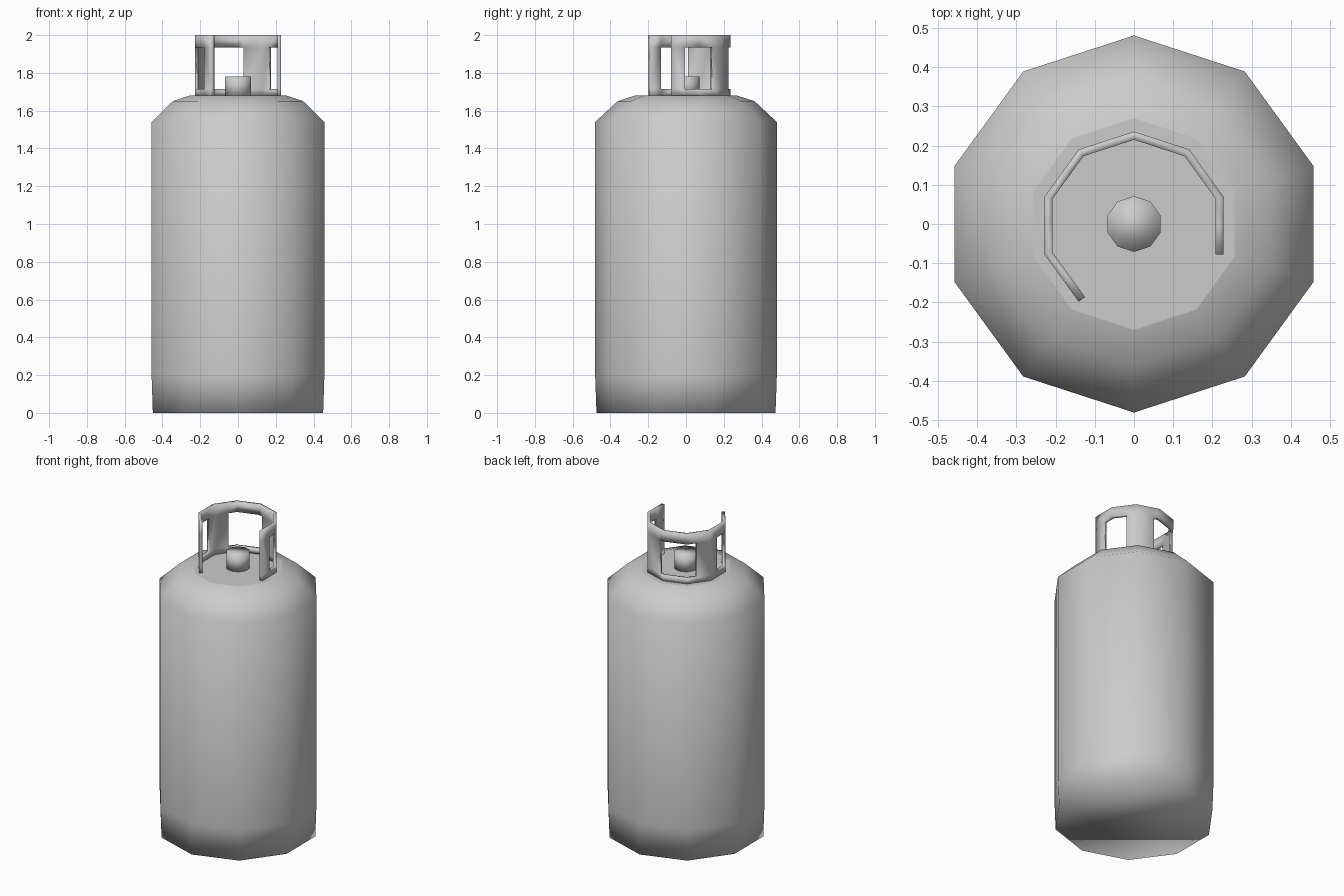
import bpy, bmesh
from math import cos, sin, pi
from mathutils import Vector

cube = bpy.data.objects.get("Cube")
if cube:
    bpy.data.objects.remove(cube)

SIDES = 10

paint = bpy.data.materials.new("grey_paint")
paint.use_nodes = True
paint.diffuse_color = (0.6, 0.6, 0.6, 1)
paint.node_tree.nodes["Principled BSDF"].inputs["Base Color"].default_value = (0.6, 0.6, 0.6, 1)


def corner(r, i, z):
    a = pi / 2 + 2 * pi * i / SIDES
    return Vector((r * cos(a), r * sin(a), z))


def finish(bm, name):
    for f in bm.faces:
        f.smooth = True
    bmesh.ops.recalc_face_normals(bm, faces=bm.faces)
    mesh = bpy.data.meshes.new(name)
    bm.to_mesh(mesh)
    bm.free()
    mesh.materials.append(paint)
    obj = bpy.data.objects.new(name, mesh)
    bpy.context.collection.objects.link(obj)
    return obj


def lathe(name, profile, sharp_top=False):
    """Closed ten-sided solid from (radius, height) pairs, bottom to top."""
    bm = bmesh.new()
    rings = [[bm.verts.new(corner(r, i, z)) for i in range(SIDES)] for r, z in profile]
    for low, high in zip(rings, rings[1:]):
        for i in range(SIDES):
            j = (i + 1) % SIDES
            bm.faces.new((low[i], low[j], high[j], high[i]))
    bm.faces.new(rings[0][::-1])
    top = bm.faces.new(rings[-1])
    if sharp_top:
        for e in top.edges:
            e.smooth = False
    return finish(bm, name)


# Tank body and valve
lathe("tank_body", [(0.474, 0), (0.481, 0.2), (0.481, 1.54), (0.363, 1.65), (0.27, 1.68)], True)
lathe("valve", [(0.071, 1.675), (0.071, 1.78)])

# Guard collar: seven sides of a decagon with three windows, open at the front.
# Positions along it count sides from the front right end of the wall.
windows = [(0.45, 1.6), (2.6, 4.25), (5.4, 6.5)]
stops = sorted(set(range(8)) | {t for w in windows for t in w})
levels = [1.675, 1.715, 1.935, 2.0]


def collar_point(t, z):
    i = min(int(t), 6)
    p = corner(0.24, 4 - i, z).lerp(corner(0.24, 3 - i, z), t - i)
    return p + Vector((0, -0.004, 0))


bm = bmesh.new()
grid = [[bm.verts.new(collar_point(t, z)) for z in levels] for t in stops]
for k in range(len(stops) - 1):
    mid = (stops[k] + stops[k + 1]) / 2
    in_window = any(a < mid < b for a, b in windows)
    for row in range(3):
        if not (in_window and row == 1):
            bm.faces.new((grid[k][row], grid[k][row + 1], grid[k + 1][row + 1], grid[k + 1][row]))
for v in list(bm.verts):
    if not v.link_faces:
        bm.verts.remove(v)
collar = finish(bm, "guard_collar")

# Thicken towards the axis whichever way the strip's faces point
face = collar.data.polygons[0]
outward = face.normal.dot(Vector((face.center.x, face.center.y, 0))) > 0
thick = collar.modifiers.new("thickness", "SOLIDIFY")
thick.thickness = 0.02
thick.offset = -1 if outward else 1
thick.use_even_offset = True
